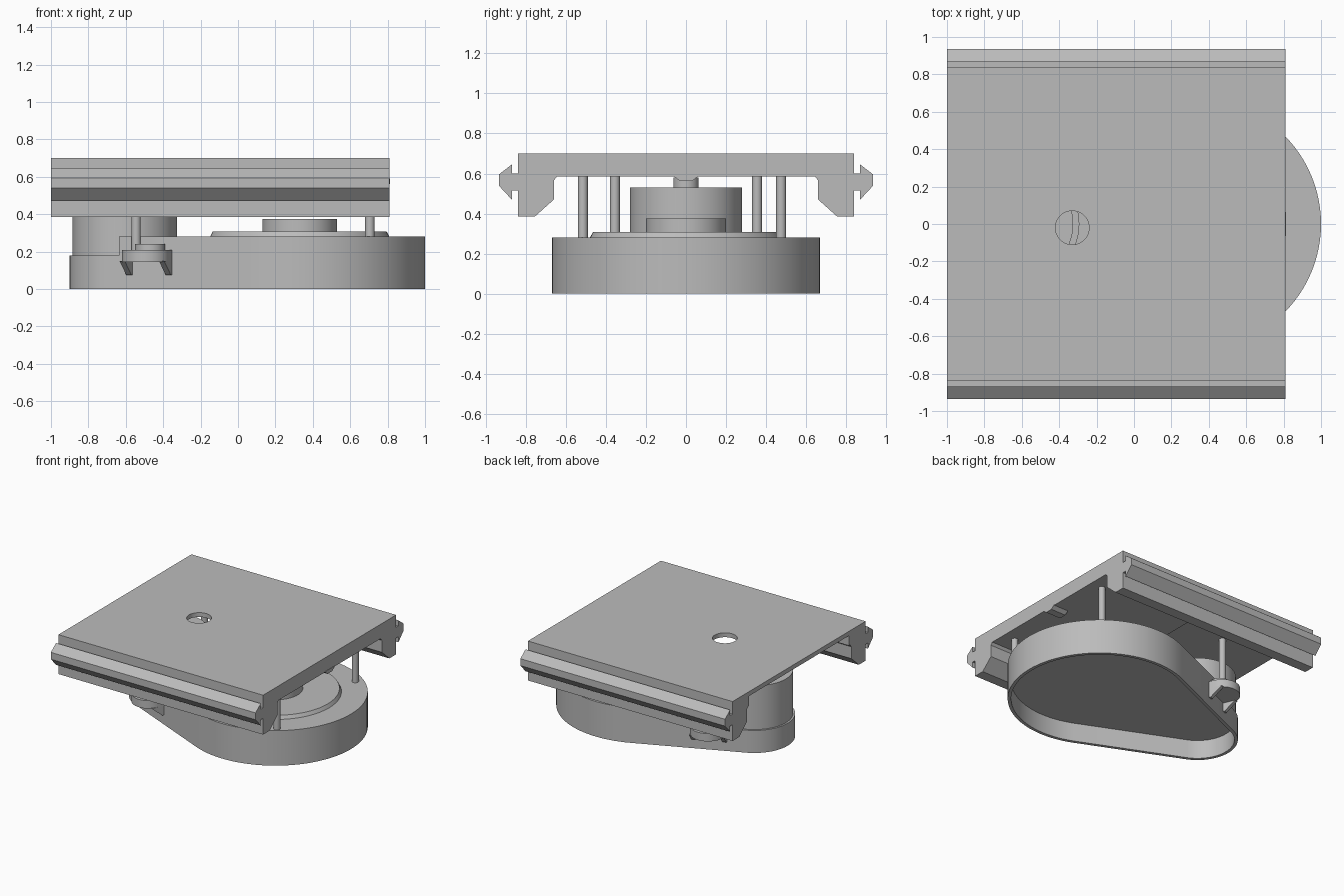
import bpy, bmesh, math
from mathutils import Matrix, Vector

if "Cube" in bpy.data.objects:
    bpy.data.objects.remove(bpy.data.objects["Cube"], do_unlink=True)

grey = bpy.data.materials.new("plain grey")
grey.use_nodes = True
COLOUR = (0.5, 0.5, 0.5, 1)
grey.diffuse_color = COLOUR
grey.node_tree.nodes["Principled BSDF"].inputs["Base Color"].default_value = COLOUR


def finish(obj):
    bpy.ops.object.select_all(action="DESELECT")
    obj.select_set(True)
    bpy.context.view_layer.objects.active = obj
    bpy.ops.object.shade_smooth_by_angle(angle=math.radians(25))
    return obj


def prism(name, outline, low, high, matrix=None):
    """Extrude a 2D outline from low to high along its local z."""
    bm = bmesh.new()
    face = bm.faces.new([bm.verts.new((a, b, low)) for a, b in outline])
    grown = bmesh.ops.extrude_face_region(bm, geom=[face])
    tops = [g for g in grown["geom"] if isinstance(g, bmesh.types.BMVert)]
    bmesh.ops.translate(bm, verts=tops, vec=(0, 0, high - low))
    if matrix:
        bm.transform(matrix)
    bmesh.ops.recalc_face_normals(bm, faces=bm.faces)
    mesh = bpy.data.meshes.new(name)
    bm.to_mesh(mesh)
    bm.free()
    obj = bpy.data.objects.new(name, mesh)
    bpy.context.collection.objects.link(obj)
    mesh.materials.append(grey)
    return finish(obj)


def cylinder(name, x, y, radius, low, high, top=None, sides=64):
    bpy.ops.mesh.primitive_cone_add(vertices=sides, radius1=radius,
                                    radius2=radius if top is None else top,
                                    depth=high - low, location=(x, y, (low + high) / 2))
    obj = bpy.context.object
    obj.name = name
    obj.data.materials.append(grey)
    return finish(obj)


def cut(obj, cutter):
    mod = obj.modifiers.new("cut", "BOOLEAN")
    mod.operation, mod.solver, mod.object = "DIFFERENCE", "EXACT", cutter
    bpy.context.view_layer.objects.active = obj
    bpy.ops.object.modifier_apply(modifier=mod.name)
    bpy.data.objects.remove(cutter, do_unlink=True)
    finish(obj)


def arc(x, y, radius, start, end, steps):
    angles = [start + (end - start) * i / steps for i in range(steps + 1)]
    return [(x + radius * math.cos(a), y + radius * math.sin(a)) for a in angles]


# Teardrop housing: two circles joined by tangents
BIG_X, BIG_R, SMALL_X, SMALL_R = 0.33, 0.67, -0.605, 0.295
tangent = math.acos((SMALL_R - BIG_R) / (BIG_X - SMALL_X))


def teardrop(inset):
    return (arc(BIG_X, 0, BIG_R - inset, -tangent, tangent, 60)
            + arc(SMALL_X, 0, SMALL_R - inset, tangent, 2 * math.pi - tangent, 36))


housing = prism("housing", teardrop(0), 0, 0.28)
cut(housing, prism("hollow", teardrop(0.025), -0.1, 0.15))
cut(housing, cylinder("motor_seat", SMALL_X, 0, 0.31, 0.18, 0.4))

# Motor, disc and hub
cylinder("motor", SMALL_X, 0, 0.28, 0.17, 0.53)
cylinder("motor_nub", SMALL_X, 0, 0.063, 0.52, 0.58, sides=32)
cylinder("cover_disc", BIG_X, 0, 0.485, 0.27, 0.307, top=0.465)
cylinder("cover_hub", BIG_X, 0, 0.2, 0.30, 0.375)

# Carriage plate with side legs and arrow-shaped rails
half = [(0.065, 0.585), (0.645, 0.585), (0.66, 0.565), (0.66, 0.47), (0.755, 0.385),
        (0.84, 0.385), (0.84, 0.515), (0.87, 0.515), (0.87, 0.47), (0.935, 0.54),
        (0.935, 0.595), (0.87, 0.645), (0.87, 0.60), (0.84, 0.60), (0.84, 0.70)]
profile = half + [(-y, z) for y, z in reversed(half)]
along_x = Matrix(((0, 0, 1, 0), (1, 0, 0, 0), (0, 1, 0, 0), (0, 0, 0, 1)))
plate = prism("carriage_plate", profile, -1, 0.81, along_x)
pocket = [(-1.1, -0.63), (-0.1, -0.63), (-0.1, 0.63), (-1.1, 0.63)]
cut(plate, prism("pocket", pocket, 0.5, 0.665))
cut(plate, cylinder("access_hole", -0.33, -0.02, 0.09, 0.5, 0.8, sides=48))

# Small lug under the plate end
lug = [(-0.065, 0.59), (-0.03, 0.562), (0.03, 0.562), (0.065, 0.59)]
prism("plate_lug", lug, 0.68, 0.813, along_x)

# Mounting ears, gussets and pins on both sides
EAR_X, EAR_Y, EAR_R = -0.49, 0.42, 0.13
for side, word in ((-1, "front"), (1, "back")):
    out = Vector((math.cos(tangent), side * math.sin(tangent), 0))
    across = Vector((-out.y, out.x, 0))
    up = Vector((0, 0, 1))
    centre = Vector((EAR_X, side * EAR_Y, 0))

    def frame(a, b, c):
        m = Matrix((a, b, c)).transposed().to_4x4()
        m.translation = centre
        return m

    outline = ([(-0.055, -EAR_R)]
               + arc(0, 0, EAR_R, -math.pi / 2, math.pi / 2, 24) + [(-0.055, EAR_R)])
    prism(word + "_ear", outline, 0.145, 0.208, frame(out, across, up))
    cylinder(word + "_ear_collar", EAR_X + 0.02, side * EAR_Y, 0.08, 0.2, 0.24, sides=32)
    gusset = [(-0.055, 0.15), (-0.055, 0.075), (-0.03, 0.075), (0.06, 0.15)]
    for edge, label in ((-1, "a"), (1, "b")):
        inner, outer = sorted((edge * 0.1, edge * EAR_R))
        prism(word + "_gusset_" + label, gusset, inner, outer, frame(out, up, across))
    cylinder(word + "_ear_pin", -0.545, side * 0.355, 0.025, 0.17, 0.67, sides=24)
    cylinder(word + "_housing_pin", 0.705, side * 0.495 - 0.02, 0.025, 0.27, 0.59, sides=24)
